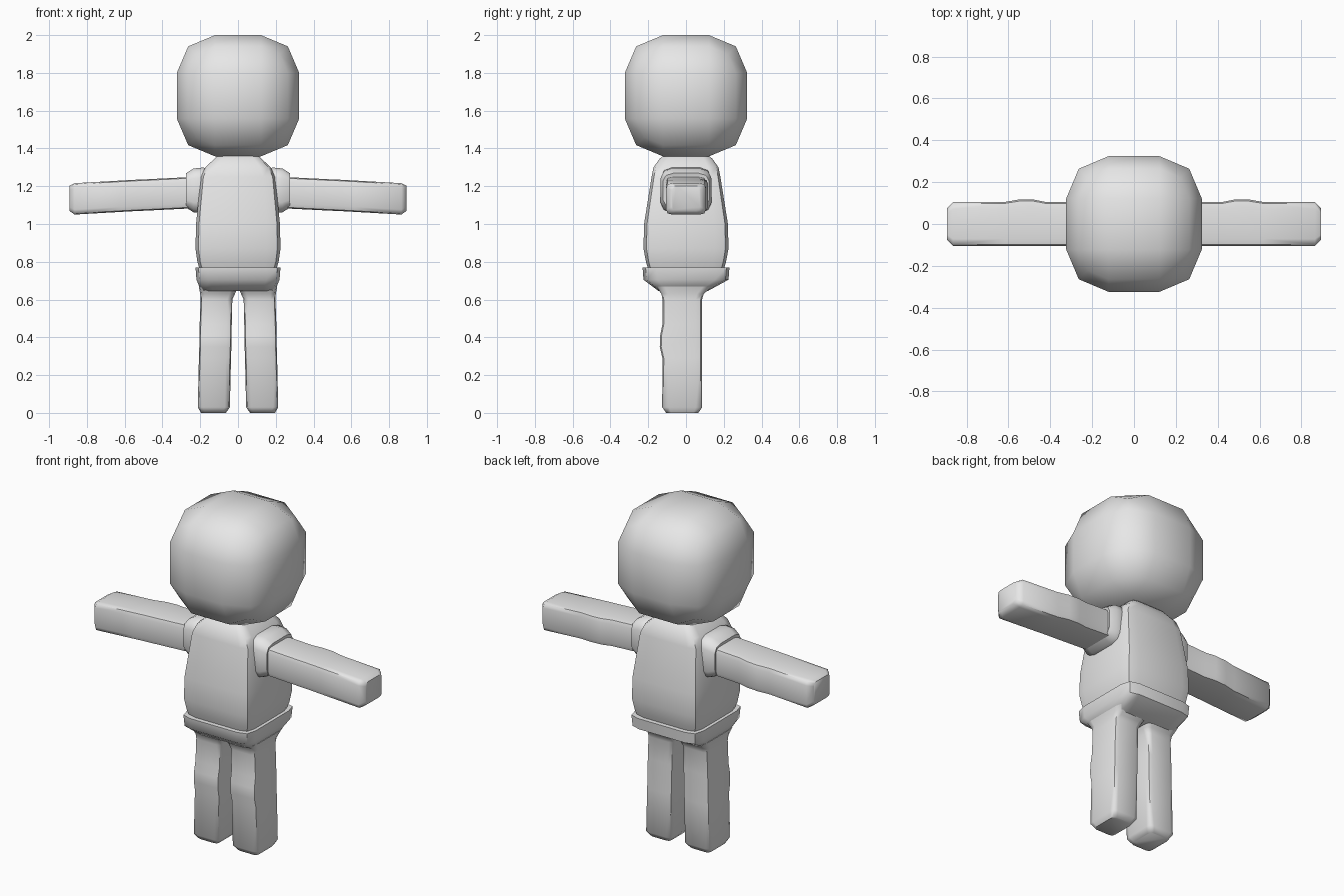
import bpy, bmesh, math

if "Cube" in bpy.data.objects:
    bpy.data.objects.remove(bpy.data.objects["Cube"])

skin = bpy.data.materials.new("light grey")
skin.diffuse_color = (0.8, 0.8, 0.8, 1)
skin.use_nodes = True
skin.node_tree.nodes["Principled BSDF"].inputs["Base Color"].default_value = skin.diffuse_color


def finish(bm, name, mirror=False, angle=55):
    bmesh.ops.recalc_face_normals(bm, faces=bm.faces)
    me = bpy.data.meshes.new(name)
    bm.to_mesh(me)
    bm.free()
    me.materials.append(skin)
    ob = bpy.data.objects.new(name, me)
    bpy.context.collection.objects.link(ob)
    if mirror:
        ob.modifiers.new("mirror", 'MIRROR').use_axis[0] = True
    bpy.ops.object.select_all(action='DESELECT')
    ob.select_set(True)
    bpy.context.view_layer.objects.active = ob
    bpy.ops.object.shade_smooth_by_angle(angle=math.radians(angle))
    return ob


def loft(name, rings, axis='Z', soft=0.93, flat=0.68, mirror=False):
    """Rings are (position, centre u, centre v, half u, half v), rounded rectangles."""
    quarter = [(1, flat), (soft, soft), (flat, 1)]
    outline = []
    for sx, sy in ((1, 1), (-1, 1), (-1, -1), (1, -1)):
        pts = [(u * sx, v * sy) for u, v in quarter]
        outline += pts if sx * sy > 0 else pts[::-1]
    bm = bmesh.new()
    loops = []
    for t, cu, cv, hu, hv in rings:
        loop = []
        for u, v in outline:
            a, b = cu + u * hu, cv + v * hv
            loop.append(bm.verts.new((a, b, t) if axis == 'Z' else (t, a, b)))
        loops.append(loop)
    n = len(outline)
    for lo, hi in zip(loops, loops[1:]):
        for i in range(n):
            j = (i + 1) % n
            bm.faces.new((lo[i], lo[j], hi[j], hi[i]))
    bm.faces.new(loops[0][::-1])
    bm.faces.new(loops[-1])
    return finish(bm, name, mirror)


# head: cube with three segments a side, puffed toward a ball
bm = bmesh.new()
bmesh.ops.create_cube(bm, size=2)
bmesh.ops.subdivide_edges(bm, edges=bm.edges[:], cuts=2, use_grid_fill=True)
for v in bm.verts:
    outer = sum(abs(c) > 0.9 for c in v.co)
    reach = {1: 0.324, 2: 0.264, 3: 0.222}[outer]
    v.co = [math.copysign(reach if abs(c) > 0.9 else 0.122, c) for c in v.co]
    v.co.z = v.co.z * 0.99 + 1.679
finish(bm, "head", angle=80)

# torso with sloping shoulders
loft("torso", [(0.76, 0, 0, 0.203, 0.2), (0.80, 0, 0, 0.215, 0.212),
               (0.87, 0, 0, 0.225, 0.225), (1.0, 0, 0, 0.222, 0.222),
               (1.25, 0, 0, 0.197, 0.182), (1.30, 0, 0, 0.173, 0.172),
               (1.345, 0, 0, 0.125, 0.14), (1.38, 0, 0, 0.09, 0.10)])

# hips flare out under the shirt
loft("hips", [(0.645, 0, -0.015, 0.195, 0.13), (0.705, 0, 0, 0.22, 0.225),
              (0.77, 0, 0, 0.225, 0.23)])

# legs, with a slight knee bulge at the front
loft("leg", [(0.0, 0.13, -0.02, 0.066, 0.085), (0.03, 0.128, -0.02, 0.085, 0.106),
             (0.29, 0.122, -0.02, 0.085, 0.105), (0.35, 0.12, -0.027, 0.085, 0.112),
             (0.41, 0.119, -0.026, 0.085, 0.111), (0.47, 0.118, -0.02, 0.085, 0.105),
             (0.60, 0.114, -0.02, 0.084, 0.105), (0.63, 0.108, -0.018, 0.092, 0.112),
             (0.67, 0.104, -0.01, 0.104, 0.15)], mirror=True)

# short sleeves
loft("sleeve", [(0.13, 0, 1.175, 0.12, 0.11), (0.185, 0, 1.177, 0.134, 0.122),
                (0.235, 0, 1.178, 0.135, 0.116), (0.275, 0, 1.178, 0.122, 0.091),
                (0.268, 0, 1.172, 0.10, 0.078)], axis='X', soft=0.87, flat=0.55, mirror=True)

# arms, with a slight elbow bulge at the back
loft("arm", [(0.20, 0, 1.168, 0.105, 0.083), (0.42, 0, 1.157, 0.105, 0.083),
             (0.48, 0.006, 1.154, 0.111, 0.083), (0.55, 0.006, 1.151, 0.111, 0.083),
             (0.62, 0, 1.147, 0.105, 0.083), (0.865, 0, 1.133, 0.105, 0.083),
             (0.893, 0, 1.136, 0.075, 0.066)], axis='X', mirror=True)
